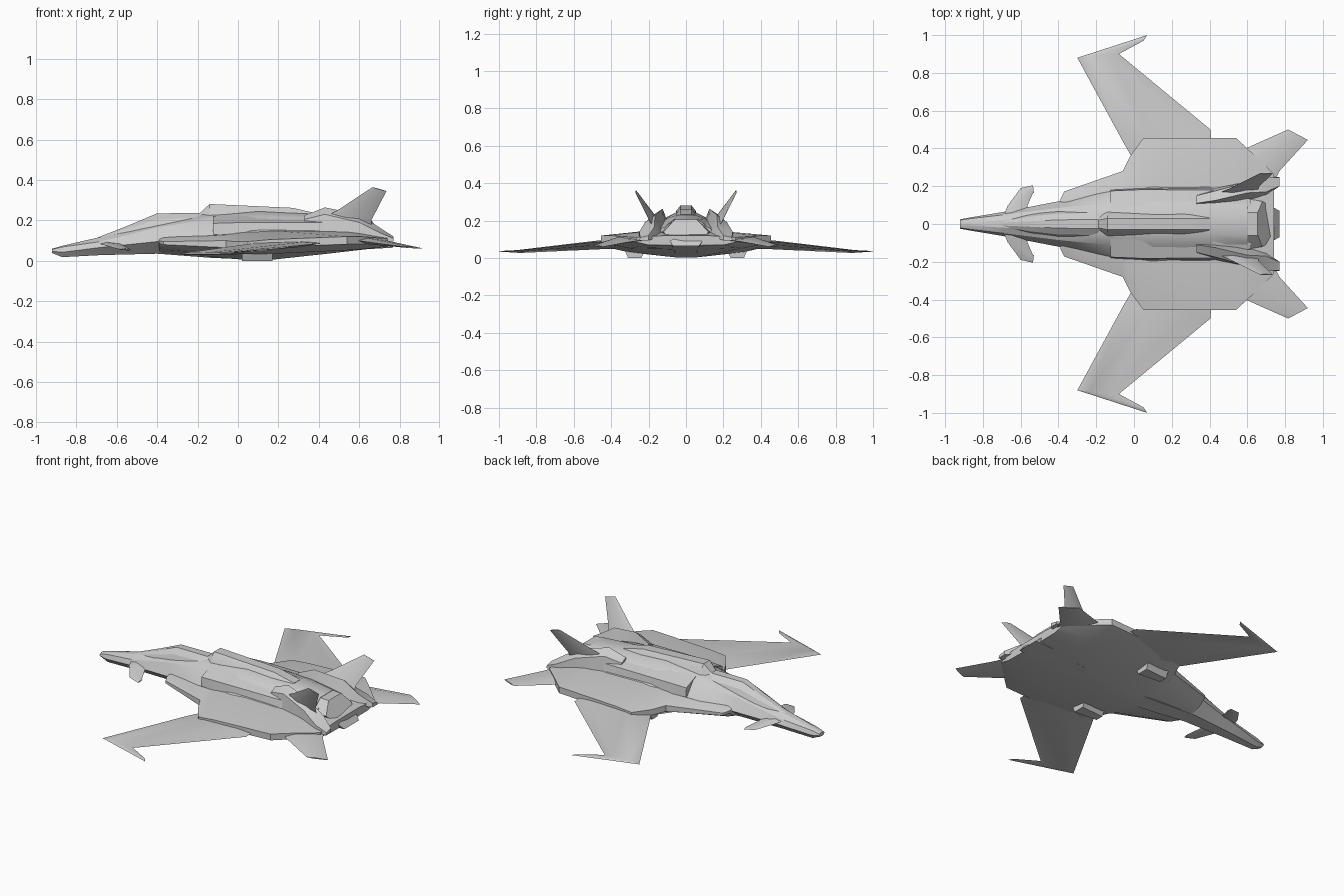
import bpy, bmesh, math
from mathutils import Vector


def loft(name, rings, mirror=False):
    """Skin a list of equal rings of points, cap both ends."""
    bm = bmesh.new()
    vr = [[bm.verts.new(p) for p in r] for r in rings]
    n = len(vr[0])
    for a, b in zip(vr, vr[1:]):
        for i in range(n):
            j = (i + 1) % n
            bm.faces.new((a[i], a[j], b[j], b[i]))
    bm.faces.new(vr[0])
    bm.faces.new(vr[-1])
    bmesh.ops.remove_doubles(bm, verts=bm.verts, dist=0.0005)
    bmesh.ops.recalc_face_normals(bm, faces=bm.faces)
    me = bpy.data.meshes.new(name)
    bm.to_mesh(me)
    bm.free()
    for p in me.polygons:
        p.use_smooth = True
    me.set_sharp_from_angle(angle=math.radians(28))
    ob = bpy.data.objects.new(name, me)
    bpy.context.collection.objects.link(ob)
    if mirror:
        m = ob.modifiers.new("mirror", 'MIRROR')
        m.use_axis = (False, True, False)
        m.use_mirror_merge = False
    return ob


def hull(name, stations):
    """Symmetric body: each station is x followed by (half width, z) pairs, bottom to top."""
    rings = []
    for x, *prof in stations:
        rings.append([(x, w, z) for w, z in prof] + [(x, -w, z) for w, z in reversed(prof)])
    return loft(name, rings)


def wing(name, sections, up):
    """Mirrored blade: each section is leading point, trailing point, thickness."""
    rings = []
    up = Vector(up).normalized()
    for le, te, t in sections:
        a, b = Vector(le), Vector(te)
        rings.append([a, a.lerp(b, 0.3) + up * t / 2, a.lerp(b, 0.8) + up * t * 0.3, b,
                      a.lerp(b, 0.8) - up * t * 0.3, a.lerp(b, 0.3) - up * t / 2])
    return loft(name, rings, True)


def pod(name, stations):
    """Mirrored four-sided duct: x offsets and (y, z) corners."""
    return loft(name, [[(x, y, z) for y, z in pts] for x, *pts in stations], True)


# central fuselage with pointed nose
hull("fuselage", [
    (-0.92, (0.012, 0.038), (0.025, 0.047), (0.02, 0.055), (0.008, 0.06)),
    (-0.87, (0.018, 0.018), (0.034, 0.042), (0.028, 0.068), (0.01, 0.074)),
    (-0.68, (0.03, 0.028), (0.066, 0.066), (0.05, 0.095), (0.02, 0.118)),
    (-0.40, (0.045, 0.035), (0.12, 0.095), (0.085, 0.165), (0.03, 0.19)),
    (-0.14, (0.055, 0.015), (0.17, 0.125), (0.11, 0.205), (0.04, 0.235)),
    (0.10, (0.06, 0.004), (0.20, 0.14), (0.12, 0.21), (0.05, 0.245)),
    (0.40, (0.06, 0.03), (0.20, 0.14), (0.12, 0.205), (0.05, 0.23)),
    (0.60, (0.06, 0.053), (0.14, 0.14), (0.10, 0.18), (0.06, 0.21))])

# sloped rear nozzle
loft("nozzle", [
    [(0.56, 0.06, 0.21), (0.56, 0.14, 0.14), (0.6, 0.07, 0.055),
     (0.6, -0.07, 0.055), (0.56, -0.14, 0.14), (0.56, -0.06, 0.21)],
    [(0.655, 0.06, 0.205), (0.68, 0.12, 0.14), (0.77, 0.07, 0.065),
     (0.77, -0.07, 0.065), (0.68, -0.12, 0.14), (0.655, -0.06, 0.205)]])

# canopy
hull("canopy", [
    (-0.70, (0.02, 0.10), (0.015, 0.11), (0.008, 0.113)),
    (-0.54, (0.06, 0.12), (0.04, 0.16), (0.015, 0.176)),
    (-0.40, (0.075, 0.15), (0.055, 0.205), (0.022, 0.235)),
    (-0.12, (0.08, 0.18), (0.06, 0.215), (0.025, 0.236))])

# raised dorsal spine
hull("spine", [
    (-0.19, (0.05, 0.20), (0.03, 0.225), (0.02, 0.235)),
    (-0.14, (0.07, 0.21), (0.05, 0.255), (0.03, 0.281)),
    (0.27, (0.07, 0.20), (0.05, 0.24), (0.03, 0.262)),
    (0.40, (0.06, 0.19), (0.045, 0.22), (0.03, 0.232))])

# wide flattened body around the fuselage
hull("wide_body", [
    (-0.39, (0.03, 0.035), (0.10, 0.06), (0.13, 0.085), (0.13, 0.10), (0.08, 0.12)),
    (-0.37, (0.04, 0.033), (0.12, 0.055), (0.172, 0.08), (0.172, 0.095), (0.09, 0.125)),
    (-0.06, (0.05, 0.012), (0.20, 0.03), (0.28, 0.065), (0.28, 0.10), (0.14, 0.14)),
    (-0.02, (0.055, 0.009), (0.24, 0.03), (0.36, 0.06), (0.36, 0.095), (0.15, 0.142)),
    (0.05, (0.06, 0.004), (0.30, 0.03), (0.455, 0.065), (0.455, 0.095), (0.16, 0.147)),
    (0.16, (0.06, 0.004), (0.32, 0.034), (0.455, 0.067), (0.455, 0.105), (0.17, 0.15)),
    (0.54, (0.06, 0.046), (0.30, 0.052), (0.455, 0.082), (0.455, 0.12), (0.18, 0.145)),
    (0.60, (0.06, 0.053), (0.28, 0.056), (0.40, 0.082), (0.40, 0.12), (0.17, 0.14)),
    (0.74, (0.06, 0.068), (0.20, 0.07), (0.265, 0.085), (0.265, 0.11), (0.12, 0.12))])

# upper shoulder intakes
pod("shoulder_intake", [
    (-0.125, (0.08, 0.13), (0.18, 0.13), (0.175, 0.185), (0.08, 0.222)),
    (0.04, (0.08, 0.13), (0.19, 0.13), (0.182, 0.19), (0.08, 0.225)),
    (0.42, (0.08, 0.13), (0.195, 0.13), (0.18, 0.19), (0.08, 0.215)),
    (0.62, (0.07, 0.12), (0.15, 0.12), (0.13, 0.16), (0.07, 0.18))])

# fairings that carry the upright fins and flare outward at the rear
pod("fin_fairing", [
    (0.33, (0.10, 0.18), (0.155, 0.16), (0.15, 0.205), (0.11, 0.225)),
    (0.43, (0.10, 0.15), (0.19, 0.14), (0.175, 0.23), (0.125, 0.264)),
    (0.60, (0.12, 0.13), (0.225, 0.12), (0.22, 0.19), (0.165, 0.23)),
    (0.70, (0.15, 0.11), (0.25, 0.10), (0.25, 0.14), (0.17, 0.165)),
    (0.77, (0.20, 0.095), (0.25, 0.095), (0.245, 0.11), (0.20, 0.12))])

# small underside pods
pod("belly_pod", [
    (0.02, (0.25, 0.0), (0.30, 0.0), (0.33, 0.06), (0.21, 0.06)),
    (0.17, (0.24, 0.0), (0.31, 0.0), (0.335, 0.06), (0.21, 0.06))])

# forward-swept main wings with back-turned tips
wing("main_wing", [
    ((0.02, 0.30, 0.065), (0.41, 0.40, 0.09), 0.05),
    ((-0.055, 0.43, 0.06), (0.405, 0.50, 0.085), 0.04),
    ((-0.30, 0.88, 0.033), (-0.08, 0.90, 0.04), 0.016),
    ((0.07, 1.0, 0.036), (0.05, 0.97, 0.036), 0.004)], (0, 0.08, 1))

# nose canards, drooping
wing("canard", [
    ((-0.69, 0.04, 0.085), (-0.56, 0.04, 0.085), 0.02),
    ((-0.67, 0.095, 0.08), (-0.565, 0.095, 0.075), 0.018),
    ((-0.60, 0.19, 0.06), (-0.535, 0.165, 0.058), 0.01),
    ((-0.535, 0.205, 0.052), (-0.53, 0.165, 0.055), 0.006)], (0, 0.3, 1))

# rear tailplanes
wing("tailplane", [
    ((0.54, 0.30, 0.10), (0.74, 0.22, 0.095), 0.035),
    ((0.59, 0.40, 0.10), (0.77, 0.28, 0.09), 0.03),
    ((0.815, 0.50, 0.07), (0.92, 0.445, 0.06), 0.008)], (0.1, 0.1, 1))

# upright canted fins
wing("upright_fin", [
    ((0.44, 0.16, 0.22), (0.66, 0.175, 0.16), 0.03),
    ((0.50, 0.185, 0.255), (0.66, 0.195, 0.20), 0.024),
    ((0.665, 0.268, 0.364), (0.735, 0.268, 0.345), 0.006)], (0, 1, -0.55))
